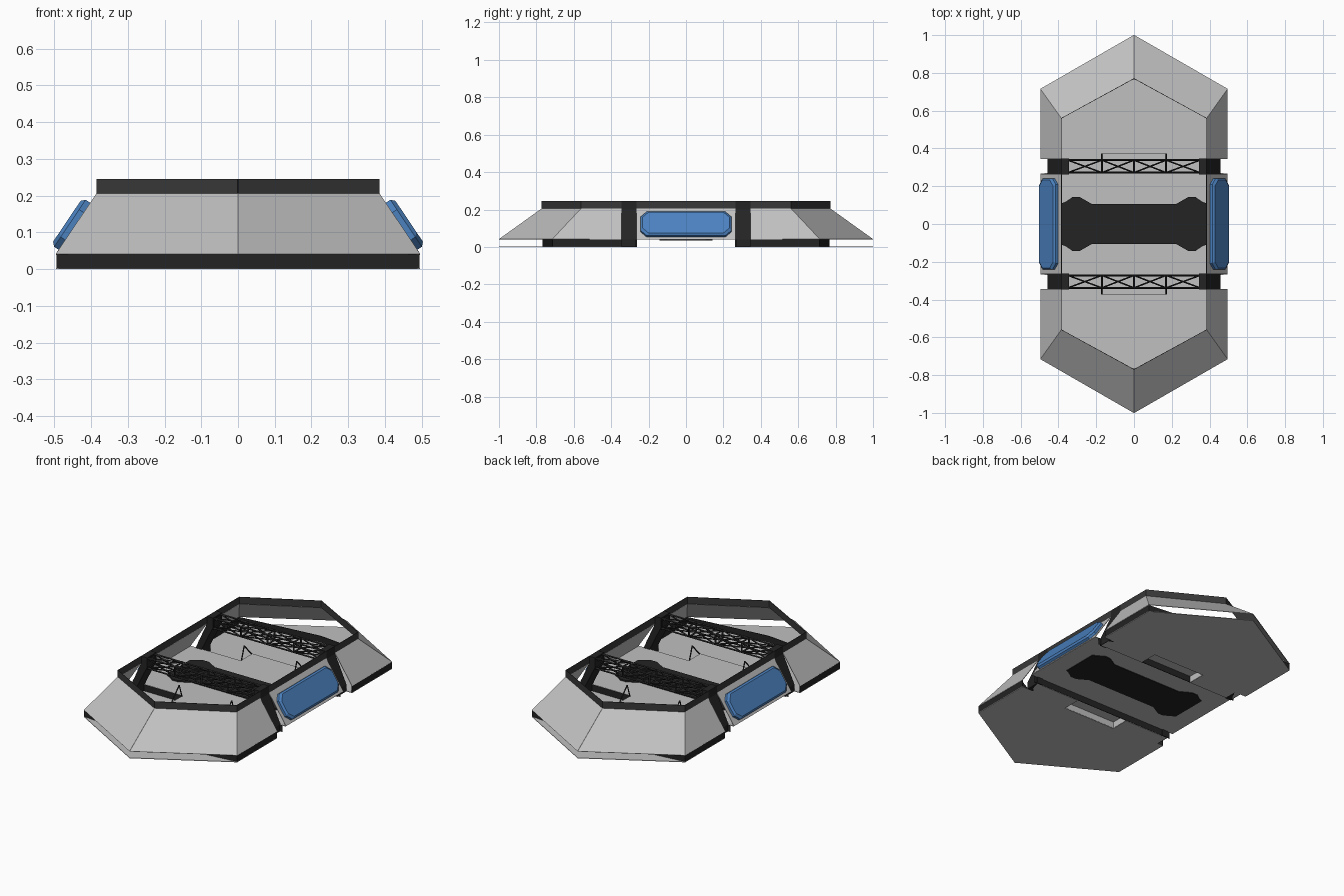
import bpy, bmesh, math
from mathutils import Vector

if "Cube" in bpy.data.objects:
    bpy.data.objects.remove(bpy.data.objects["Cube"])

def mat(name, c):
    m = bpy.data.materials.new(name)
    m.diffuse_color = (*c, 1)
    m.use_nodes = True
    m.node_tree.nodes["Principled BSDF"].inputs["Base Color"].default_value = m.diffuse_color
    return m

GREY = mat("light_grey", (0.53, 0.53, 0.53))
BLACK = mat("black", (0.017, 0.017, 0.017))
RIM = mat("charcoal", (0.04, 0.04, 0.04))
BLUE = mat("blue", (0.07, 0.22, 0.52))

def add(name, bm, material, mirror=(False, False), thick=0):
    me = bpy.data.meshes.new(name)
    bmesh.ops.recalc_face_normals(bm, faces=bm.faces)
    bm.to_mesh(me)
    bm.free()
    me.materials.append(material)
    ob = bpy.data.objects.new(name, me)
    bpy.context.collection.objects.link(ob)
    if thick:
        s = ob.modifiers.new("thickness", 'SOLIDIFY')
        s.thickness, s.offset = thick, 0
    if any(mirror):
        m = ob.modifiers.new("mirror", 'MIRROR')
        m.use_axis = (*mirror, False)
        m.use_mirror_merge = False
    return ob

def loft(bm, *rows, closed=False):
    """Quads between consecutive rows of points."""
    vs = [[bm.verts.new(p) for p in r] for r in rows]
    n = len(rows[0])
    for a, b in zip(vs, vs[1:]):
        for i in range(n if closed else n - 1):
            j = (i + 1) % n
            bm.faces.new((a[i], a[j], b[j], b[i]))
    return vs

def sheet(name, material, *rows, mirror=(True, True), thick=0.003):
    bm = bmesh.new()
    loft(bm, *rows)
    return add(name, bm, material, mirror, thick)

def prism(name, material, bottom, top, mirror=(False, False)):
    bm = bmesh.new()
    vs = loft(bm, bottom, top, closed=True)
    bm.faces.new(vs[0][::-1])
    bm.faces.new(vs[-1])
    return add(name, bm, material, mirror)

def at(z, pts):
    return [(x, y, z) for x, y in pts]

# Sloped end hulls and the black-grey rim above them
OUT = [(0, 1.0), (0.495, 0.715), (0.495, 0.345)]
INN = [(0, 0.77), (0.384, 0.56), (0.384, 0.345)]
sheet("end_hull", GREY, at(0.04, OUT), at(0.205, INN))
sheet("end_rim", RIM, at(0.205, INN), at(0.245, INN))

# Middle hull sides and rim
MO, MI = [(0.495, -0.265), (0.495, 0.265)], [(0.384, -0.265), (0.384, 0.265)]
sheet("middle_hull", GREY, at(0.04, MO), at(0.205, MI), mirror=(True, False))
sheet("middle_rim", RIM, at(0.205, MI), at(0.245, MI), mirror=(True, False))

# Black lower walls: sides, recessed ends, step next to the middle floor
LOW = [(0, 0.767), (0.493, 0.713), (0.493, 0.345)]
sheet("lower_wall", BLACK, at(0.002, LOW), at(0.04, LOW))
STEP = [(0, 0.268), (0.475, 0.268)]
sheet("step_wall", BLACK, at(0.002, STEP), at(0.04, STEP))

# Floors: low end floors with a notch, middle floor, raised hatch over the notch
bm = bmesh.new()
pts = [(0, 1.0), (0.495, 0.715), (0.495, 0.345), (0.455, 0.345), (0.455, 0.268),
       (0.17, 0.268), (0.17, 0.375), (0, 0.375)]
bm.faces.new([bm.verts.new((x, y, 0.0015)) for x, y in pts])
add("end_floor", bm, GREY, (True, True), 0.003)
sheet("middle_floor", GREY, at(0.04, [(0, -0.268), (0, 0.268)]),
      at(0.04, [(0.495, -0.268), (0.495, 0.268)]), mirror=(True, False))
sheet("hatch_top", GREY, at(0.04, [(0, 0.268), (0, 0.375)]),
      at(0.04, [(0.17, 0.268), (0.17, 0.375)]))
HS = [(0, 0.375), (0.17, 0.375), (0.17, 0.268)]
sheet("hatch_side", GREY, at(0.0015, HS), at(0.04, HS))

# Black ribs in the grooves between hull sections
RIB = [(0.455, 0), (0.455, 0.04), (0.35, 0.2), (0.35, 0.245), (0.384, 0.245),
       (0.384, 0.205), (0.47, 0.06), (0.48, 0)]
RIB = [(0.458, 0), (0.458, 0.04), (0.385, 0.2), (0.385, 0.245),
       (0.345, 0.245), (0.345, 0.19), (0.42, 0.04), (0.42, 0)]
prism("rib", BLACK, [(x, 0.262, z) for x, z in RIB], [(x, 0.347, z) for x, z in RIB], (True, True))

# Black floor plate with bulges near both ends
half = [(0.384, 0.108), (0.355, 0.122), (0.325, 0.143), (0.288, 0.143), (0.225, 0.107)]
outline = half + [(-x, y) for x, y in half[::-1]]
outline += [(-x, -y) for x, y in outline]
prism("floor_plate", BLACK, at(0.035, outline), at(0.05, outline))

# Blue side panels lying on the slope, with clipped corners and bevelled edge
base = Vector((0.495, 0, 0.04))
up = (Vector((0.384, 0, 0.205)) - base).normalized()
nrm = Vector((up.z, 0, -up.x))

def ring(inset, lift):
    a, s0, s1, c = 0.242 - inset, 0.014 + inset, 0.168 - inset, 0.032
    p = [(a, s0 + c), (a, s1 - c), (a - c, s1), (c - a, s1),
         (-a, s1 - c), (-a, s0 + c), (c - a, s0), (a - c, s0)]
    return [base + up * s + nrm * lift + Vector((0, y, 0)) for y, s in p]

bm = bmesh.new()
vs = loft(bm, ring(0, 0), ring(0, 0.016), ring(0.01, 0.026), closed=True)
bm.faces.new(vs[0][::-1])
bm.faces.new(vs[-1])
add("side_panel", bm, BLUE, (True, False))

# Rods for the cross trusses and small floor brackets
def rod(bm, a, b, r):
    a, b = Vector(a), Vector(b)
    q = (b - a).to_track_quat('Z', 'Y').to_matrix().to_4x4()
    q.translation = (a + b) / 2
    bmesh.ops.create_cone(bm, cap_ends=True, segments=4, radius1=r, radius2=r,
                          depth=(b - a).length, matrix=q)

bm = bmesh.new()
Y, Z = (0.272, 0.338), (0.18, 0.238)
X = [-0.35, -0.17, 0, 0.17, 0.35]
corners = [(Y[0], Z[0]), (Y[1], Z[0]), (Y[1], Z[1]), (Y[0], Z[1])]
for i in range(4):
    c, d = corners[i], corners[(i + 1) % 4]
    rod(bm, (X[0], *c), (X[-1], *c), 0.005)
    for x in X:
        rod(bm, (x, *c), (x, *d), 0.006)
    for x0, x1 in zip(X, X[1:]):
        rod(bm, (x0, *c), (x1, *d), 0.004)
        rod(bm, (x0, *d), (x1, *c), 0.004)
add("cross_truss", bm, BLACK, (False, True))

bm = bmesh.new()
for y in (0.275, 0.37):
    rod(bm, (0.17, y, 0.04), (0.17, 0.3, 0.115), 0.004)
add("floor_bracket", bm, BLACK, (True, True))
